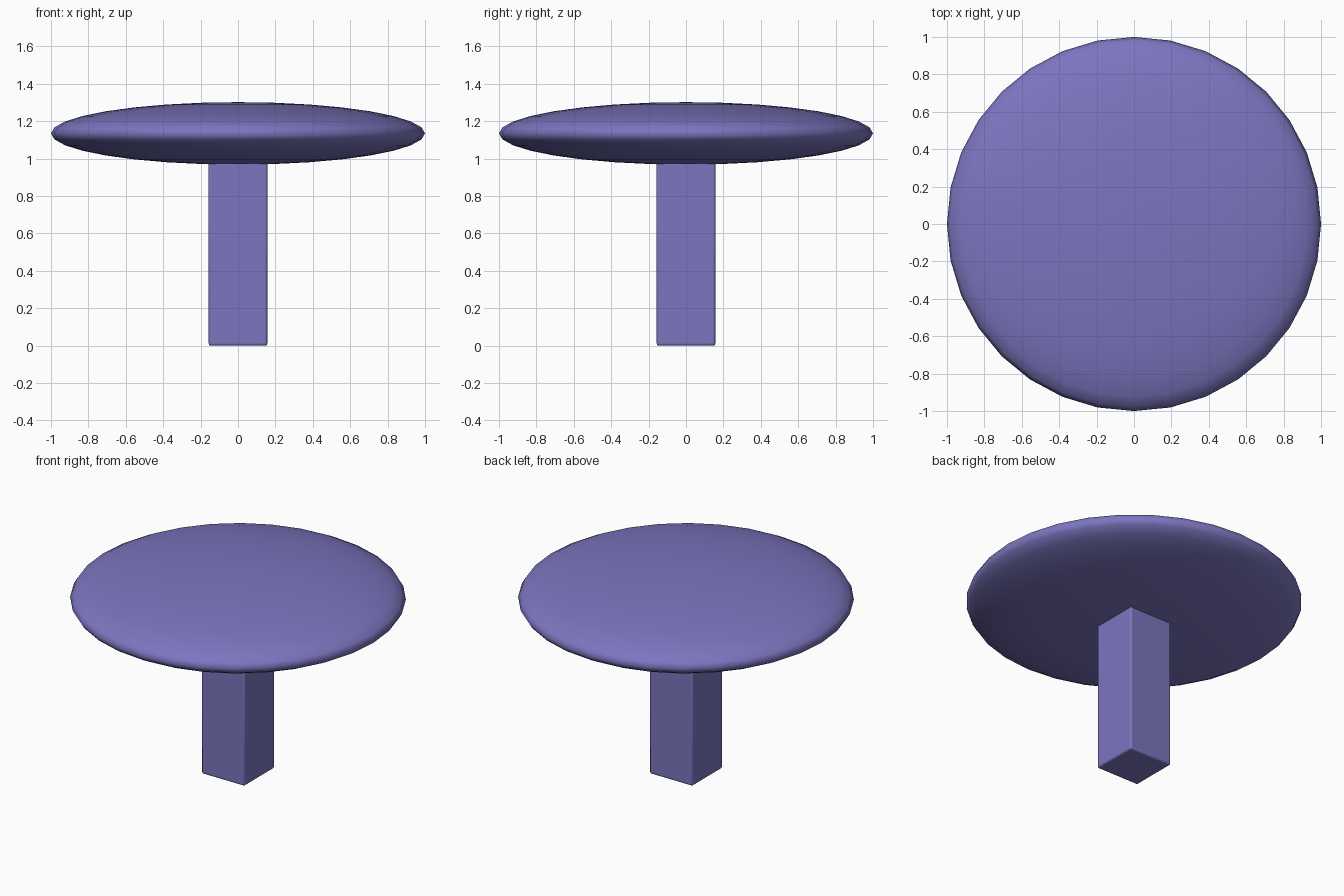
import bpy

if "Cube" in bpy.data.objects:
    bpy.data.objects.remove(bpy.data.objects["Cube"])

mat = bpy.data.materials.new("purple")
mat.diffuse_color = (0.2, 0.18, 0.52, 1)
mat.use_nodes = True
mat.node_tree.nodes["Principled BSDF"].inputs["Base Color"].default_value = mat.diffuse_color

# Round top: flattened sphere
bpy.ops.mesh.primitive_uv_sphere_add(segments=32, ring_count=16, radius=1, location=(0, 0, 1.135))
top = bpy.context.object
top.name = "table_top"
top.scale = (1, 1, 0.167)
bpy.ops.object.transform_apply(location=False, rotation=False, scale=True)
bpy.ops.object.shade_smooth()
top.data.materials.append(mat)

# Square pedestal with softened edges, running up into the top
leg_height = 1.02
bpy.ops.mesh.primitive_cube_add(size=1, location=(0, 0, leg_height / 2))
leg = bpy.context.object
leg.name = "pedestal"
leg.scale = (0.313, 0.313, leg_height)
bpy.ops.object.transform_apply(location=False, rotation=False, scale=True)
bevel = leg.modifiers.new("soft_edges", 'BEVEL')
bevel.width = 0.012
bevel.segments = 3
bpy.ops.object.shade_smooth_by_angle()
leg.data.materials.append(mat)
